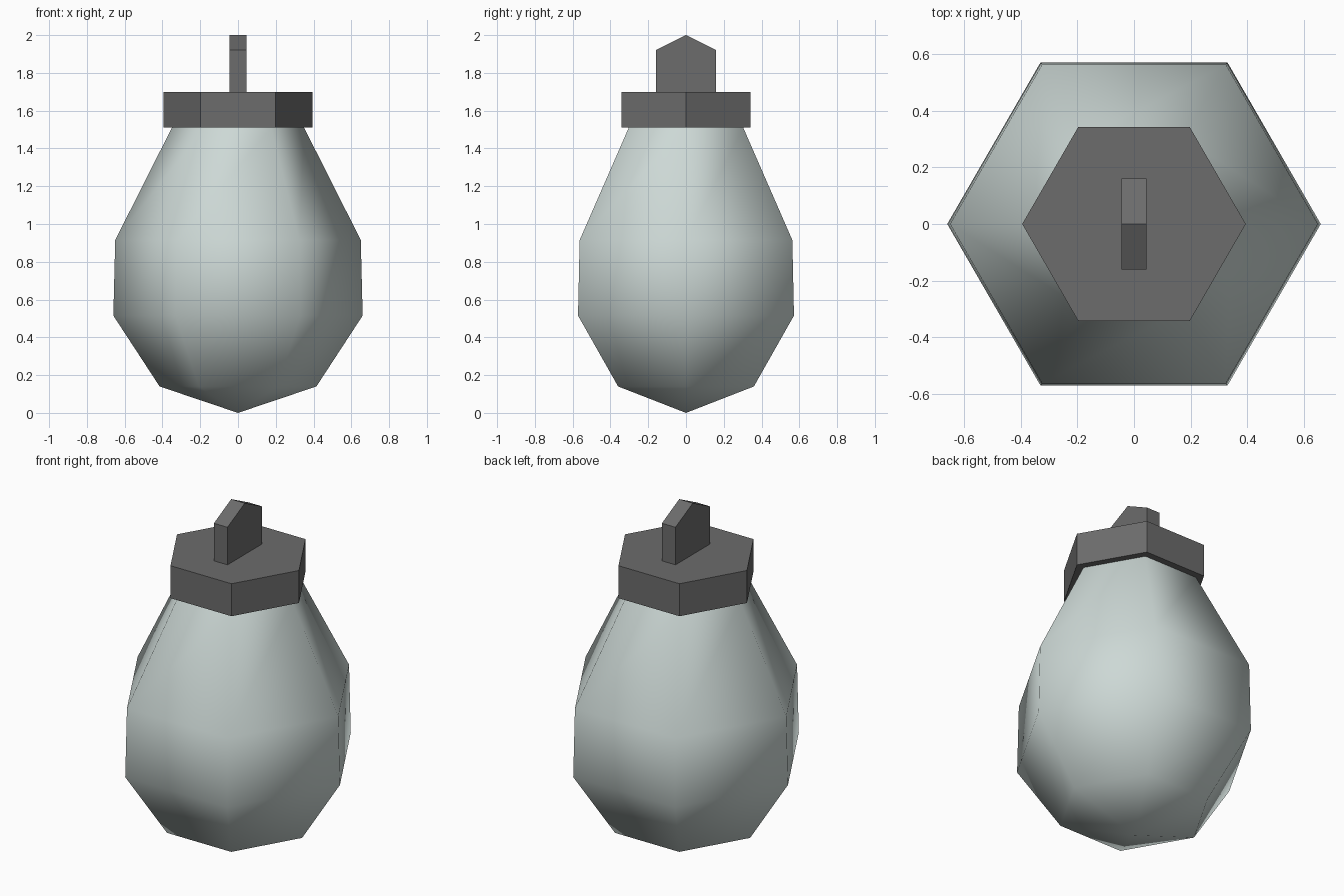
import bpy, bmesh, math

if "Cube" in bpy.data.objects:
    bpy.data.objects.remove(bpy.data.objects["Cube"])


def material(name, rgb):
    m = bpy.data.materials.new(name)
    m.diffuse_color = (*rgb, 1)
    m.use_nodes = True
    m.node_tree.nodes["Principled BSDF"].inputs["Base Color"].default_value = m.diffuse_color
    return m


glass = material("pale glass", (0.61, 0.69, 0.67))
metal = material("dark grey metal", (0.15, 0.15, 0.15))


def make(name, bm, mat, smooth=False):
    bmesh.ops.recalc_face_normals(bm, faces=bm.faces)
    for f in bm.faces:
        f.smooth = smooth
    me = bpy.data.meshes.new(name)
    bm.to_mesh(me)
    bm.free()
    me.materials.append(mat)
    ob = bpy.data.objects.new(name, me)
    bpy.context.collection.objects.link(ob)
    return ob


def ring(bm, r, z, n=6):
    return [bm.verts.new((r * math.cos(2 * math.pi * i / n),
                          r * math.sin(2 * math.pi * i / n), z)) for i in range(n)]


def bridge(bm, a, b):
    for i in range(len(a)):
        j = (i + 1) % len(a)
        bm.faces.new((a[i], a[j], b[j], b[i]))


# Smooth six-sided bulb, pointed at the bottom, open under the cap
bm = bmesh.new()
rings = [ring(bm, r, z) for r, z in
         ((0.415, 0.14), (0.66, 0.515), (0.65, 0.915), (0.35, 1.51))]
tip = bm.verts.new((0, 0, 0))
for i in range(6):
    bm.faces.new((tip, rings[0][(i + 1) % 6], rings[0][i]))
for a, b in zip(rings, rings[1:]):
    bridge(bm, a, b)
make("glass_bulb", bm, glass, True)

# Hexagonal cap
bm = bmesh.new()
low, high = ring(bm, 0.395, 1.51), ring(bm, 0.395, 1.70)
bridge(bm, low, high)
bm.faces.new(low)
bm.faces.new(high)
make("hex_cap", bm, metal)

# Gabled hanging tab on the cap
bm = bmesh.new()
profile = [(-0.16, 1.70), (0.16, 1.70), (0.16, 1.92), (0, 2.0), (-0.16, 1.92)]
sides = [[bm.verts.new((x, y, z)) for y, z in profile] for x in (-0.044, 0.044)]
bridge(bm, *sides)
for s in sides:
    bm.faces.new(s)
make("hanging_tab", bm, metal)
